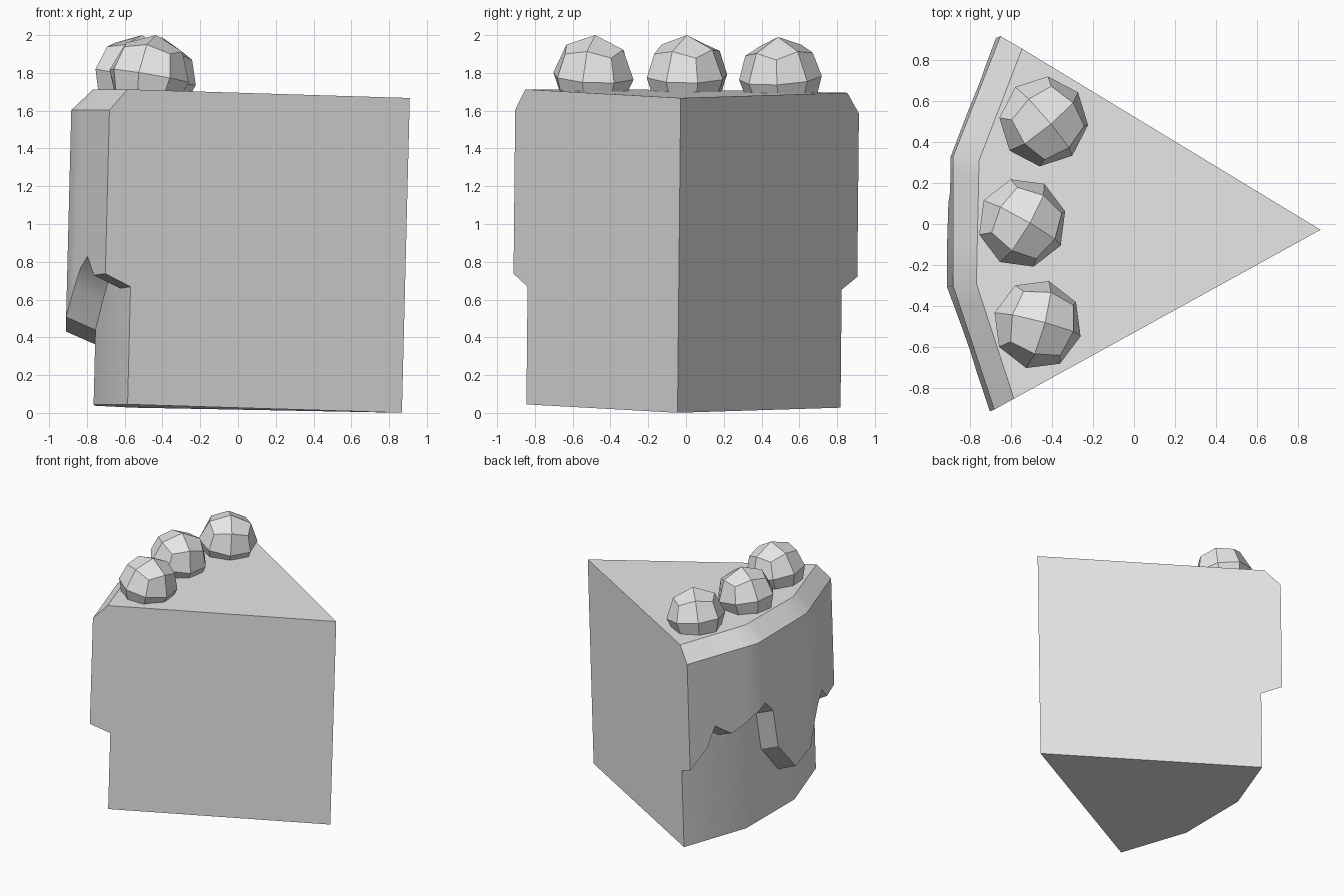
import bpy, bmesh, math
from mathutils import Vector, Matrix

cube = bpy.data.objects.get("Cube")
if cube:
    bpy.data.objects.remove(cube, do_unlink=True)

grey = bpy.data.materials.new("pale_grey")
grey.use_nodes = True
grey.diffuse_color = (0.8, 0.8, 0.8, 1)
grey.node_tree.nodes["Principled BSDF"].inputs["Base Color"].default_value = (0.8, 0.8, 0.8, 1)

# The slice leans slightly toward its tip
LEAN = (Matrix.Translation((0, 0, 0.022))
        @ Matrix.Rotation(0.025, 4, 'Y') @ Matrix.Rotation(-0.01, 4, 'X'))
TOP = 1.667


def finish(name, bm, matrix=None):
    if matrix:
        bm.transform(matrix)
    bmesh.ops.recalc_face_normals(bm, faces=bm.faces[:])
    mesh = bpy.data.meshes.new(name)
    bm.to_mesh(mesh)
    bm.free()
    mesh.materials.append(grey)
    obj = bpy.data.objects.new(name, mesh)
    bpy.context.collection.objects.link(obj)
    bpy.ops.object.select_all(action='DESELECT')
    obj.select_set(True)
    bpy.context.view_layer.objects.active = obj
    bpy.ops.object.shade_smooth_by_angle(angle=math.radians(30))
    return obj


def along(path, u):
    """Point on a polyline, u counted in segments."""
    i = min(int(u), len(path) - 2)
    return Vector(path[i]).lerp(Vector(path[i + 1]), u - i)


def at(point, z):
    return Vector((point.x, point.y, z))


# Rounded rear outline: sponge wall, icing top rim, icing outer face
wall = [(-0.555, 0.818), (-0.755, 0.30), (-0.765, -0.31), (-0.585, -0.845)]
rim = [(-0.587, 0.838), (-0.797, 0.293), (-0.81, -0.307), (-0.627, -0.868)]
outer = [(-0.69, 0.90), (-0.92, 0.315), (-0.922, -0.315), (-0.72, -0.92)]

# Wedge of sponge
bm = bmesh.new()
plan = [(0.868, -0.045)] + wall
base = bm.faces.new([bm.verts.new((x, y, 0)) for x, y in plan])
extruded = bmesh.ops.extrude_face_region(bm, geom=[base], use_keep_orig=True)
for v in extruded["geom"]:
    if isinstance(v, bmesh.types.BMVert):
        v.co.z = TOP
finish("cake_wedge", bm, LEAN)

# Icing with a dripping lower edge, lofted along the rear outline
drips = [(0, 0.69), (0.25, 0.83), (0.37, 0.99), (0.48, 0.94), (0.6, 0.89),
         (0.8, 0.94), (1, 1.01), (1.12, 1.04), (1.27, 0.94), (1.35, 0.63),
         (1.69, 0.385), (2, 0.46), (2.2, 0.62), (2.35, 0.72),
         (2.52, 0.78), (2.7, 0.68), (3, 0.688)]
bm = bmesh.new()
sections = []
for u, z in drips:
    o, r, w = along(outer, u), along(rim, u), along(wall, u)
    section = [at(o, z), at(o, 1.555), at(r, TOP), at(w, TOP), at(w, z - 0.065)]
    sections.append([bm.verts.new(p) for p in section])
for a, b in zip(sections, sections[1:]):
    for i in range(len(a)):
        j = (i + 1) % len(a)
        bm.faces.new((a[i], a[j], b[j], b[i]))
bm.faces.new(sections[0])
bm.faces.new(sections[-1])
finish("icing", bm, LEAN)


# Faceted berries: cubes split once and rounded
def berry(name, x, y, top, turn):
    bm = bmesh.new()
    bmesh.ops.create_cube(bm, size=1)
    bmesh.ops.subdivide_edges(bm, edges=bm.edges[:], cuts=1, use_grid_fill=True)
    for v in bm.verts:
        v.co = v.co.normalized() * 0.22
    bm.transform(Matrix.Rotation(math.radians(turn), 4, 'Z')
                 @ Matrix.Rotation(math.radians(10), 4, 'Y')
                 @ Matrix.Rotation(math.radians(-30), 4, 'Z'))
    lift = top - max(v.co.z for v in bm.verts)
    finish(name, bm, Matrix.Translation((x, y, lift)))


berry("berry_back", -0.44, 0.50, 1.99, -20)
berry("berry_middle", -0.545, 0.005, 2.0, 0)
berry("berry_front", -0.47, -0.49, 2.0, 15)
